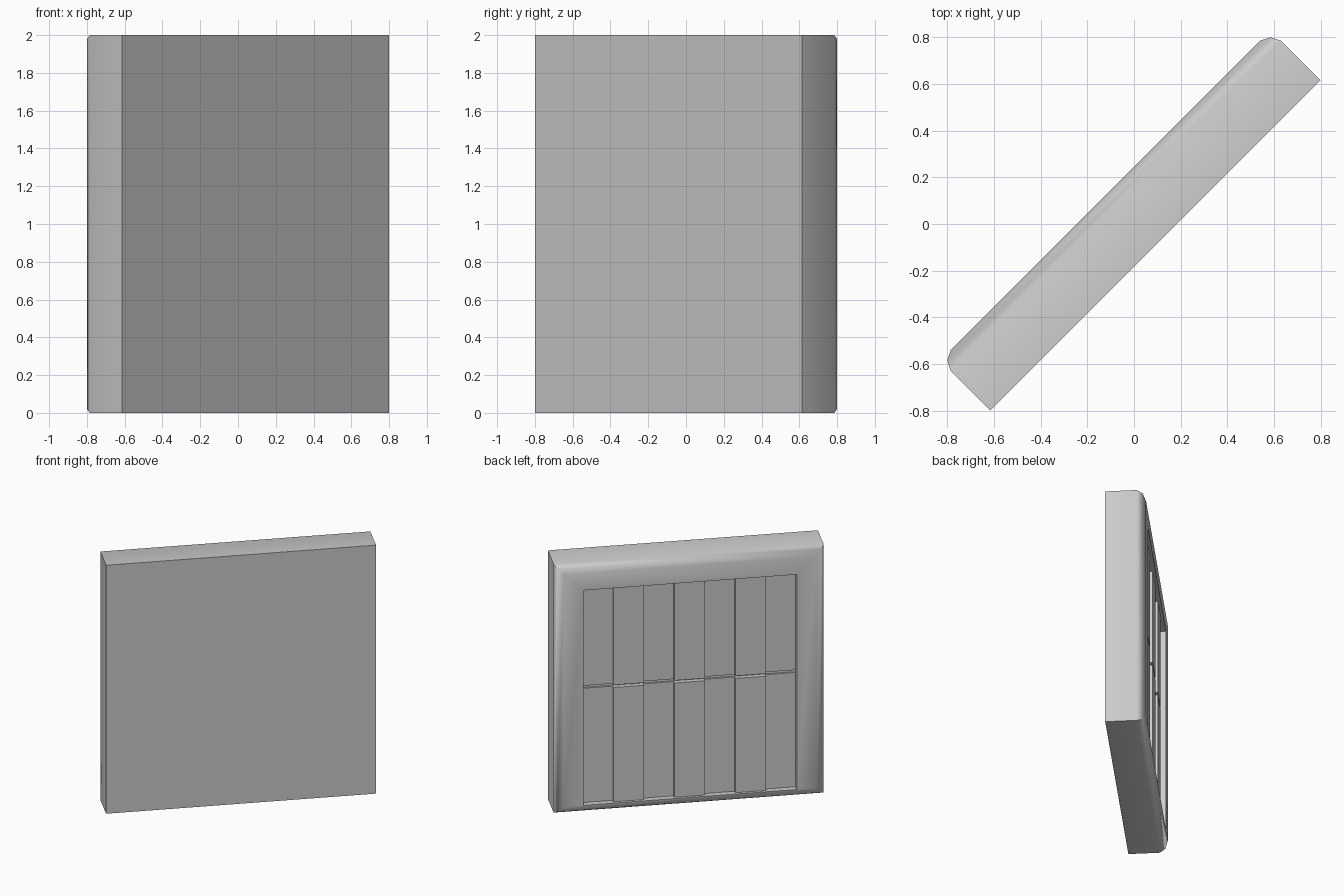
import bpy, bmesh
from math import radians
from mathutils import Matrix

if "Cube" in bpy.data.objects:
    bpy.data.objects.remove(bpy.data.objects["Cube"])

# Local frame: x along the panel, y through its thickness; then turned 45 degrees
TURN = Matrix.Rotation(radians(45), 4, 'Z')
FRONT, BACK, FLOOR = -0.13, 0.173, 0.112
WIN_X, WIN_Z0, WIN_Z1 = 0.79, 0.07, 1.80


def finish(name, bm):
    bmesh.ops.recalc_face_normals(bm, faces=bm.faces)
    bm.transform(TURN)
    mesh = bpy.data.meshes.new(name)
    bm.to_mesh(mesh)
    bm.free()
    obj = bpy.data.objects.new(name, mesh)
    bpy.context.collection.objects.link(obj)
    return obj


def inset_rect(i):
    return (-1 + i, 1 - i, i, 2 - i)


# Frame: rounded back rim, window opening and recess floor as nested rectangles
window = (-WIN_X, WIN_X, WIN_Z0, WIN_Z1)
sections = [(FRONT, inset_rect(0)), (0.11, inset_rect(0)),
            (0.152, inset_rect(0.021)), (BACK, inset_rect(0.063)),
            (BACK, window), (FLOOR, window)]
bm = bmesh.new()
rings = []
for y, (x0, x1, z0, z1) in sections:
    rings.append([bm.verts.new((x, y, z))
                  for x, z in ((x0, z0), (x1, z0), (x1, z1), (x0, z1))])
for a, b in zip(rings, rings[1:]):
    for i in range(4):
        j = (i + 1) % 4
        bm.faces.new((a[i], a[j], b[j], b[i]))
bm.faces.new(rings[0])
bm.faces.new(rings[-1])
frame = finish("panel_frame", bm)
bpy.context.view_layer.objects.active = frame
frame.select_set(True)
bpy.ops.object.shade_smooth_by_angle(angle=radians(40))

# Slats: seven columns in two rows, alternately set back and forward
COLS, GAP, MID = 7, 0.02, 1.0
width = 2 * WIN_X / COLS
for row, (z0, z1) in {"lower": (WIN_Z0, MID - GAP / 2),
                      "upper": (MID + GAP / 2, WIN_Z1)}.items():
    for c in range(COLS):
        face = BACK - (0.022 if c % 2 else 0.048)
        bm = bmesh.new()
        bmesh.ops.create_cube(bm, size=1, matrix=Matrix.Translation(
            (-WIN_X + (c + 0.5) * width, (FLOOR + face) / 2, (z0 + z1) / 2))
            @ Matrix.Diagonal((width, face - FLOOR, z1 - z0, 1)))
        finish(f"{row}_slat_{c + 1}", bm)
